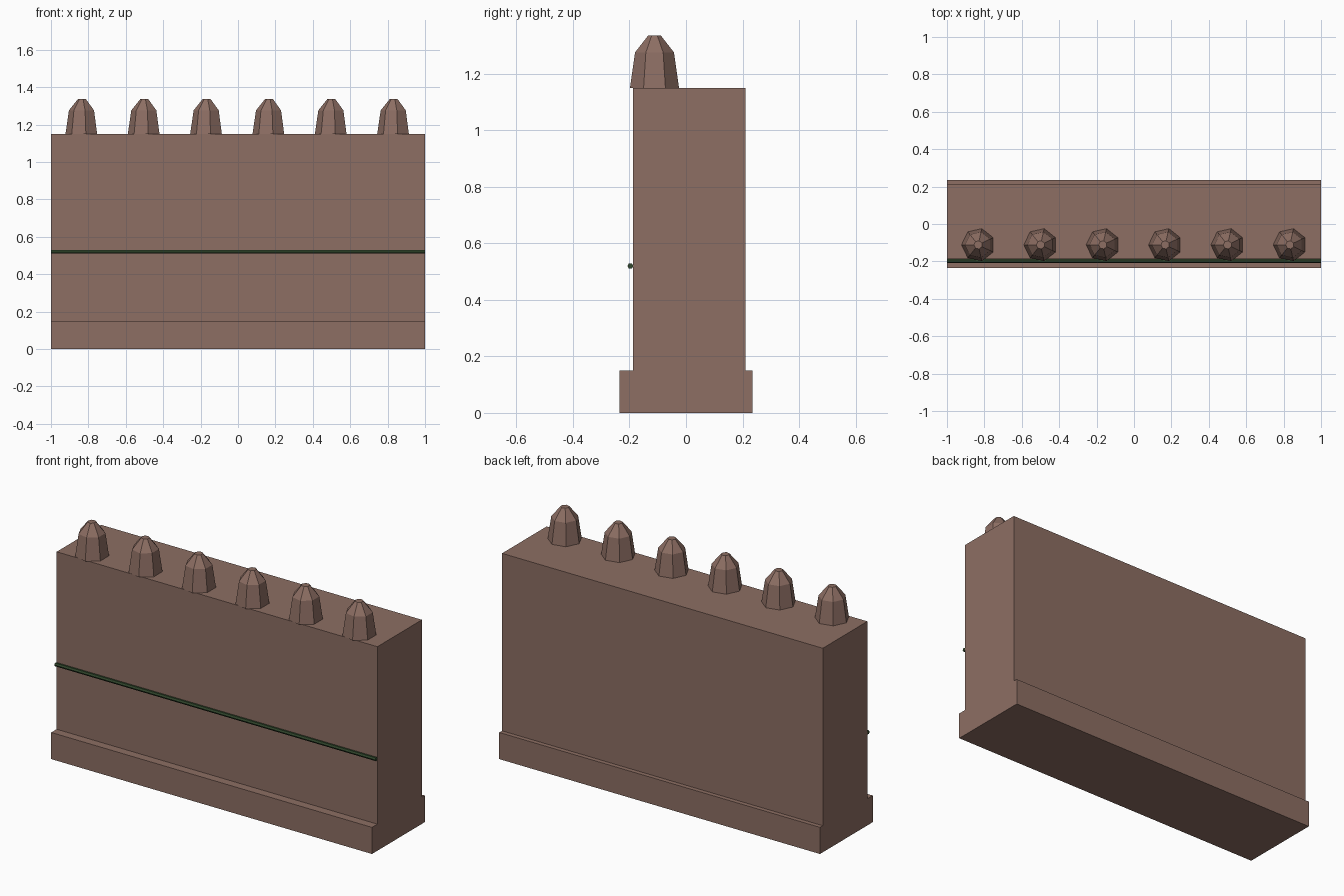
import bpy, bmesh, math

if "Cube" in bpy.data.objects:
    bpy.data.objects.remove(bpy.data.objects["Cube"])


def material(name, rgb):
    m = bpy.data.materials.new(name)
    m.diffuse_color = (*rgb, 1.0)
    m.use_nodes = True
    m.node_tree.nodes["Principled BSDF"].inputs["Base Color"].default_value = m.diffuse_color
    return m


brown = material("clay_brown", (0.266, 0.156, 0.125))
green = material("dark_green", (0.032, 0.065, 0.026))


def loft(name, rings, mat):
    """Closed solid through a list of matching rings of points."""
    bm = bmesh.new()
    loops = [[bm.verts.new(p) for p in ring] for ring in rings]
    n = len(loops[0])
    for a, b in zip(loops, loops[1:]):
        for i in range(n):
            j = (i + 1) % n
            bm.faces.new((a[i], a[j], b[j], b[i]))
    bm.faces.new(loops[0])
    bm.faces.new(loops[-1])
    bmesh.ops.recalc_face_normals(bm, faces=bm.faces)
    me = bpy.data.meshes.new(name)
    bm.to_mesh(me)
    bm.free()
    me.materials.append(mat)
    ob = bpy.data.objects.new(name, me)
    bpy.context.collection.objects.link(ob)
    return ob


def circle(r, n, start=0.0):
    return [(r * math.cos(start + i * math.tau / n),
             r * math.sin(start + i * math.tau / n)) for i in range(n)]


# Wall with wider plinth, one profile (y, z) run along x
profile = [(-0.235, 0), (0.235, 0), (0.235, 0.15), (0.21, 0.15),
           (0.21, 1.15), (-0.187, 1.15), (-0.187, 0.15), (-0.235, 0.15)]
loft("wall", [[(x, y, z) for y, z in profile] for x in (-1, 1)], brown)

# Thin rail across the front
loft("front_rail", [[(x, -0.197 + a, 0.52 + b) for a, b in circle(0.0105, 6)]
                    for x in (-1, 1)], green)

# Seven-sided tapered posts along the front edge of the top
for k in range(6):
    cx = -5 / 6 + k / 3
    loft(f"post_{k + 1}",
         [[(cx + a, -0.1115 + b, z) for a, b in circle(r, 7, math.pi)]
          for r, z in ((0.089, 1.15), (0.0705, 1.276), (0.0225, 1.336))], brown)
